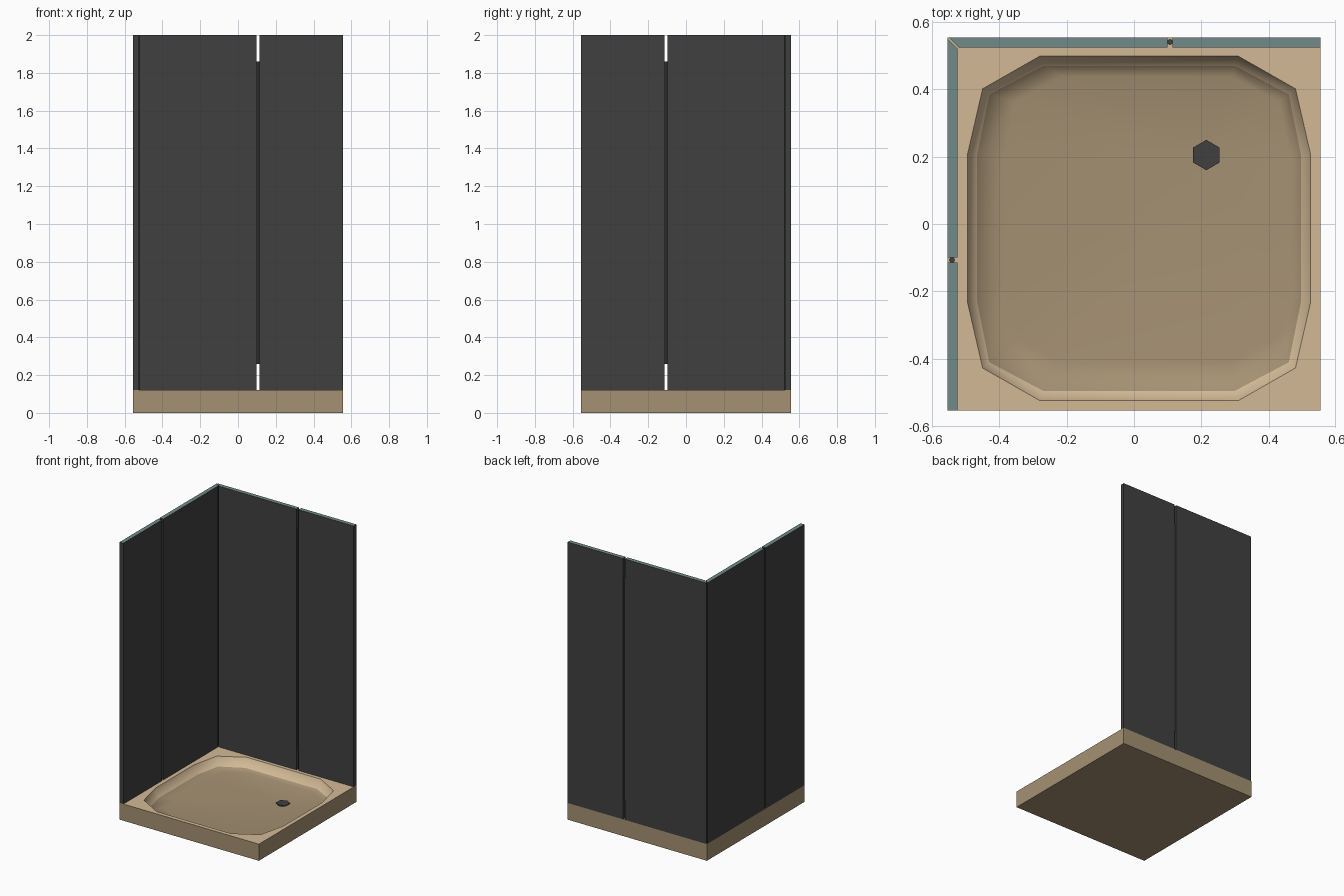
import bpy, bmesh, math

if "Cube" in bpy.data.objects:
    bpy.data.objects.remove(bpy.data.objects["Cube"])


def material(name, hexcol):
    def lin(c):
        c /= 255
        return c / 12.92 if c <= 0.04045 else ((c + 0.055) / 1.055) ** 2.4
    m = bpy.data.materials.new(name)
    m.diffuse_color = (*[lin(int(hexcol[i:i + 2], 16)) for i in (0, 2, 4)], 1)
    m.use_nodes = True
    m.node_tree.nodes["Principled BSDF"].inputs["Base Color"].default_value = m.diffuse_color
    return m


CREAM = material("light_tan_rim", "D2B996")
TAN = material("tan_tray", "A59173")
DARK = material("dark_panel", "404040")
TEAL = material("teal_glass_edge", "718A8A")


def finish(name, bm, mats):
    me = bpy.data.meshes.new(name)
    bm.to_mesh(me)
    bm.free()
    for m in mats:
        me.materials.append(m)
    ob = bpy.data.objects.new(name, me)
    bpy.context.collection.objects.link(ob)
    return ob


def prism(name, pts, z0, z1, mats, top_index=0):
    """Vertical prism; the upward face may use its own material."""
    bm = bmesh.new()
    lo = [bm.verts.new((x, y, z0)) for x, y in pts]
    hi = [bm.verts.new((x, y, z1)) for x, y in pts]
    bm.faces.new(lo)
    bm.faces.new(hi).material_index = top_index
    n = len(pts)
    for i in range(n):
        j = (i + 1) % n
        bm.faces.new((lo[i], lo[j], hi[j], hi[i]))
    bmesh.ops.recalc_face_normals(bm, faces=bm.faces)
    return finish(name, bm, mats)


def hexagon(cx, cy, r):
    return [(cx + r * math.cos(math.radians(30 + 60 * i)),
             cy + r * math.sin(math.radians(30 + 60 * i))) for i in range(6)]


H = 0.555      # half width of the tray
TOP = 0.12     # tray height
DRAIN = (0.215, 0.205)


# Shower tray: square block with a twelve-sided smooth basin
def basin_ring(quarter):
    pts = []
    for sx, sy, rev in ((1, 1, False), (1, -1, True), (-1, -1, False), (-1, 1, True)):
        for x, y in (reversed(quarter) if rev else quarter):
            pts.append((0.015 + sx * x, -0.013 + sy * y))
    return pts


outer = basin_ring([(0.295, 0.512), (0.465, 0.415), (0.51, 0.22)])
inner = basin_ring([(0.285, 0.483), (0.445, 0.398), (0.482, 0.215)])
floor = [(x + (DRAIN[0] - x) * 0.12, y + (DRAIN[1] - y) * 0.12) for x, y in inner]

bm = bmesh.new()
square = [(H, H), (H, -H), (-H, -H), (-H, H)]
base = [bm.verts.new((x, y, 0)) for x, y in square]
lip = [bm.verts.new((x, y, TOP)) for x, y in square]
rings = [[bm.verts.new((x, y, z)) for x, y in pts]
         for pts, z in ((outer, TOP), (inner, 0.057), (floor, 0.048))]
centre = bm.verts.new((*DRAIN, 0.028))
bm.faces.new(base)
for i in range(4):
    j = (i + 1) % 4
    bm.faces.new((base[i], base[j], lip[j], lip[i]))
for i in range(12):
    j = (i + 1) % 12
    a, b = lip[i // 3], lip[j // 3]
    o, w, f = rings
    rim = bm.faces.new((o[i], o[j], b) if a is b else (o[i], o[j], b, a))
    rim.material_index = 1
    wall = bm.faces.new((o[i], o[j], w[j], w[i]))
    wall.material_index = 1
    slope = bm.faces.new((w[i], w[j], f[j], f[i]))
    pan = bm.faces.new((f[i], f[j], centre))
    for face in (wall, slope, pan):
        face.smooth = True
    bm.edges.get((o[i], o[j])).smooth = False
bmesh.ops.recalc_face_normals(bm, faces=bm.faces)
finish("shower_tray", bm, [TAN, CREAM])

# Drain cover
prism("drain_cover", hexagon(*DRAIN, 0.045), 0.022, 0.037, [DARK])

# Wall panels and hinge rods, mirrored over the corner diagonal
wide = [(-0.552, H), (0.099, H), (0.099, 0.525), (-0.522, 0.525)]
narrow = [(0.115, H), (H, H), (H, 0.525), (0.115, 0.525)]
rod = hexagon(0.107, 0.541, 0.009)
for side, flip in (("back", False), ("left", True)):
    def place(pts):
        return [(-y, -x) for x, y in pts] if flip else pts
    prism(side + "_wide_panel", place(wide), TOP, 2.0, [DARK, TEAL], 1)
    prism(side + "_narrow_panel", place(narrow), TOP, 2.0, [DARK, TEAL], 1)
    prism(side + "_hinge_rod", place(rod), 0.26, 1.86, [DARK])
